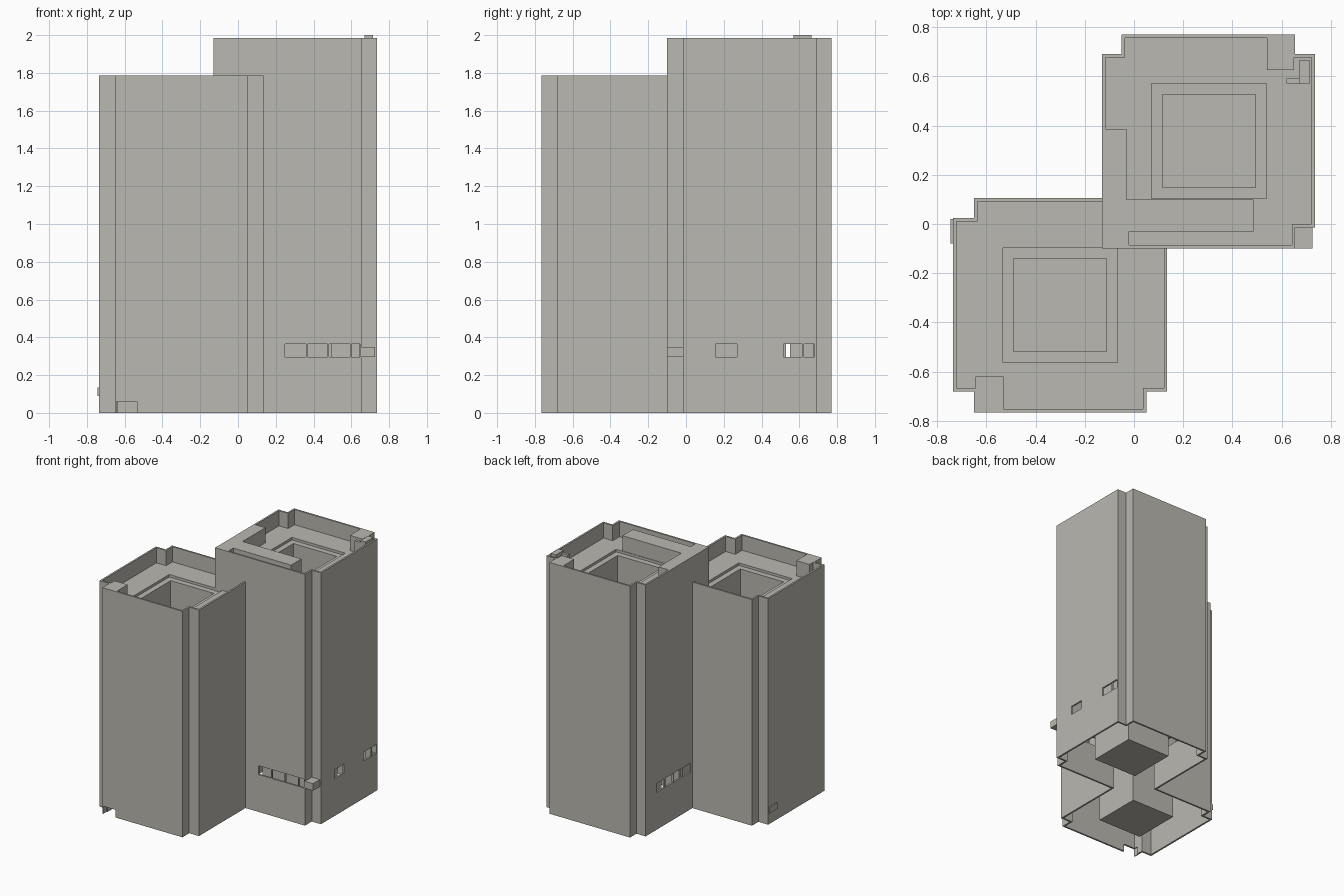
import bpy
import bmesh

if "Cube" in bpy.data.objects:
    bpy.data.objects.remove(bpy.data.objects["Cube"], do_unlink=True)

# One warm grey for everything
grey = bpy.data.materials.new("warm_grey")
grey.use_nodes = True
colour = (0.49, 0.48, 0.44, 1)
grey.diffuse_color = colour
grey.node_tree.nodes["Principled BSDF"].inputs["Base Color"].default_value = colour

THICK = 0.014
LOW, HIGH = 1.785, 1.985      # parapet tops
DROP = 0.12                   # roof deck below the parapet


def finish(name, bm):
    mesh = bpy.data.meshes.new(name)
    bm.to_mesh(mesh)
    bm.free()
    mesh.materials.append(grey)
    obj = bpy.data.objects.new(name, mesh)
    bpy.context.collection.objects.link(obj)
    return obj


def bake(obj):
    """Apply all modifiers."""
    graph = bpy.context.evaluated_depsgraph_get()
    mesh = bpy.data.meshes.new_from_object(obj.evaluated_get(graph))
    obj.modifiers.clear()
    obj.data = mesh


def prism(name, outline, z0, z1):
    bm = bmesh.new()
    face = bm.faces.new([bm.verts.new((x, y, z0)) for x, y in outline])
    top = bmesh.ops.extrude_face_region(bm, geom=[face])
    bmesh.ops.translate(bm, vec=(0, 0, z1 - z0),
                        verts=[v for v in top["geom"] if isinstance(v, bmesh.types.BMVert)])
    bmesh.ops.recalc_face_normals(bm, faces=bm.faces)
    return finish(name, bm)


def rect(x0, x1, y0, y1):
    return [(x0, y0), (x1, y0), (x1, y1), (x0, y1)]


def box(name, x0, x1, y0, y1, z0, z1):
    return prism(name, rect(x0, x1, y0, y1), z0, z1)


def wall(name, outline, z0, z1, closed=True, floor=False, thick=THICK):
    """Thin wall along a counter-clockwise outline, thickened inward."""
    bm = bmesh.new()
    low = [bm.verts.new((x, y, z0)) for x, y in outline]
    high = [bm.verts.new((x, y, z1)) for x, y in outline]
    n = len(outline)
    for i in range(n if closed else n - 1):
        j = (i + 1) % n
        bm.faces.new((low[i], low[j], high[j], high[i]))
    if floor:
        bm.faces.new(low[::-1])
    obj = finish(name, bm)
    solid = obj.modifiers.new("thickness", "SOLIDIFY")
    solid.thickness = thick
    solid.offset = -1
    solid.use_even_offset = True
    bake(obj)
    return obj


def cut(obj, boxes):
    for b in boxes:
        cutter = box("cutter", *b)
        cutter.hide_render = True
        mod = obj.modifiers.new("cut", "BOOLEAN")
        mod.operation = "DIFFERENCE"
        mod.solver = "EXACT"
        mod.object = cutter
        bake(obj)
        bpy.data.objects.remove(cutter, do_unlink=True)


# Plan outlines, counter-clockwise
back_arm = [(0.655, -0.10), (0.655, -0.015), (0.735, -0.015), (0.735, 0.69), (0.655, 0.69),
            (0.655, 0.77), (-0.05, 0.77), (-0.05, 0.69), (-0.13, 0.69)]
front_arm = [(-0.65, 0.105), (-0.65, 0.025), (-0.735, 0.025), (-0.735, -0.68), (-0.65, -0.68),
             (-0.65, -0.765), (0.05, -0.765), (0.05, -0.68), (0.135, -0.68)]
both = back_arm + [(-0.13, 0.105)] + front_arm + [(0.135, -0.10)]
tall = back_arm + [(-0.13, -0.10)]
short = front_arm + [(0.135, 0.025), (0.05, 0.025), (0.05, 0.105)]

# Outer walls with the window openings
shell = wall("outer_walls", both, 0, LOW)
sill, head = 0.295, 0.365
windows = [(a, b, -0.15, -0.05, sill, head)
           for a, b in ((0.25, 0.36), (0.367, 0.475), (0.482, 0.593), (0.6, 0.645))]
windows += [(0.69, 0.78, a, b, sill, head)
            for a, b in ((0.155, 0.27), (0.515, 0.618), (0.625, 0.68))]
windows += [(-0.18, -0.08, a, b, sill, head)
            for a, b in ((0.13, 0.23), (0.237, 0.337), (0.344, 0.444), (0.451, 0.551))]
windows.append((-0.643, -0.535, -0.80, -0.72, -0.05, 0.06))
cut(shell, windows)

# Upper part of the tall tower, and its corner rising from the low roof
wall("upper_walls", tall, LOW, HIGH)
wall("corner_wall", [(-0.13, 0.105), (-0.13, -0.10), (0.135, -0.10)],
     LOW - DROP - 0.02, LOW, closed=False)


# Roof deck with stepped opening, and the shaft running down to the ground
def roof(name, outline, top, x, y):
    cx = sum(p[0] for p in outline) / len(outline)
    cy = sum(p[1] for p in outline) / len(outline)
    inset = [(cx + (px - cx) * 0.985, cy + (py - cy) * 0.985) for px, py in outline]
    deck = prism(name + "_deck", inset, top - 0.04, top)
    r, s = 0.233, 0.193
    cut(deck, [(x - r, x + r, y - r, y + r, top - 0.02, top + 0.1),
               (x - s, x + s, y - s, y + s, top - 0.1, top + 0.1)])
    wall(name + "_shaft", rect(x - s, x + s, y - s, y + s), 0.005, top - 0.02,
         floor=True, thick=0.004)


roof("tall_roof", tall, HIGH - DROP, 0.305, 0.337)
roof("short_roof", short, LOW - DROP, -0.30, -0.33)

# Raised blocks on the tall roof
base = HIGH - DROP - 0.01
ledge = [(-0.12, -0.09), (-0.02, -0.09), (-0.02, -0.03), (0.485, -0.03), (0.485, 0.10),
         (-0.03, 0.10), (-0.03, 0.385), (-0.12, 0.385)]
prism("roof_ledge", ledge, base, HIGH)
box("tall_corner_block", 0.54, 0.65, 0.625, 0.765, base, HIGH)
box("roof_cap", 0.67, 0.715, 0.57, 0.665, base, 2.0)
box("roof_cap_arm", 0.62, 0.67, 0.57, 0.592, base, HIGH)

# Block on the short roof
box("short_corner_block", -0.645, -0.53, -0.76, -0.62, LOW - DROP - 0.01, LOW)

# Small projections on the outside
box("corner_balcony", 0.65, 0.725, -0.10, -0.01, 0.295, 0.35)
box("side_projection", -0.745, -0.73, -0.08, 0.02, 0.09, 0.135)
